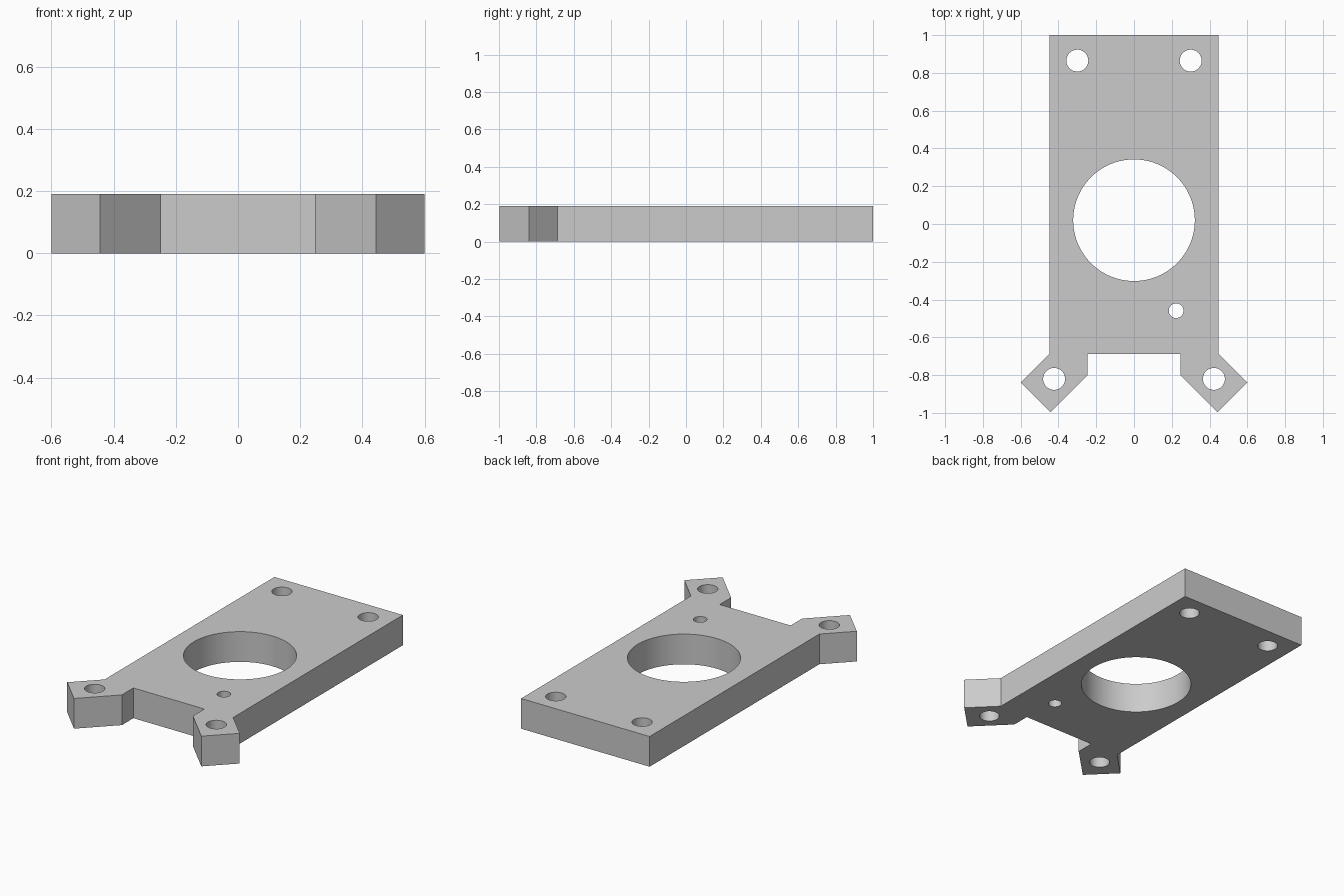
import bpy
import bmesh
from mathutils import Matrix

THICK = 0.19

cube = bpy.data.objects.get("Cube")
if cube:
    bpy.data.objects.remove(cube, do_unlink=True)

# Plain grey
grey = bpy.data.materials.new("plain grey")
grey.use_nodes = True
colour = (0.6, 0.6, 0.6, 1)
grey.diffuse_color = colour
grey.node_tree.nodes["Principled BSDF"].inputs["Base Color"].default_value = colour


def make_object(name, bm):
    bmesh.ops.recalc_face_normals(bm, faces=bm.faces)
    mesh = bpy.data.meshes.new(name)
    bm.to_mesh(mesh)
    bm.free()
    mesh.materials.append(grey)
    obj = bpy.data.objects.new(name, mesh)
    bpy.context.collection.objects.link(obj)
    return obj


# Plate outline with two angled lugs, mirrored across x
half = [(0.447, 1), (0.447, -0.687), (0.6, -0.84), (0.443, -0.997),
        (0.247, -0.801), (0.247, -0.687)]
outline = half + [(-x, y) for x, y in reversed(half)]
bm = bmesh.new()
base = bm.faces.new([bm.verts.new((x, y, 0)) for x, y in outline])
grown = bmesh.ops.extrude_face_region(bm, geom=[base], use_keep_orig=True)
top = [v for v in grown["geom"] if isinstance(v, bmesh.types.BMVert)]
bmesh.ops.translate(bm, verts=top, vec=(0, 0, THICK))
plate = make_object("mounting_plate", bm)

# Holes: x, y, radius, sides
holes = [(0, 0.02, 0.322, 96), (0.223, -0.459, 0.039, 32)]
for side in (-1, 1):
    holes += [(side * 0.3, 0.865, 0.058, 48), (side * 0.423, -0.82, 0.058, 48)]
bm = bmesh.new()
for x, y, radius, sides in holes:
    bmesh.ops.create_cone(bm, cap_ends=True, segments=sides, radius1=radius,
                          radius2=radius, depth=THICK * 2,
                          matrix=Matrix.Translation((x, y, THICK / 2)))
cutter = make_object("hole_cutter", bm)
cutter.hide_render = True

# Cut the holes, then drop the cutter
cut = plate.modifiers.new("holes", "BOOLEAN")
cut.operation = "DIFFERENCE"
cut.solver = "EXACT"
cut.object = cutter
bpy.ops.object.select_all(action="DESELECT")
bpy.context.view_layer.objects.active = plate
plate.select_set(True)
bpy.ops.object.modifier_apply(modifier=cut.name)
bpy.data.objects.remove(cutter, do_unlink=True)

# Smooth hole walls, crisp plate edges
bpy.ops.object.shade_smooth_by_angle()
